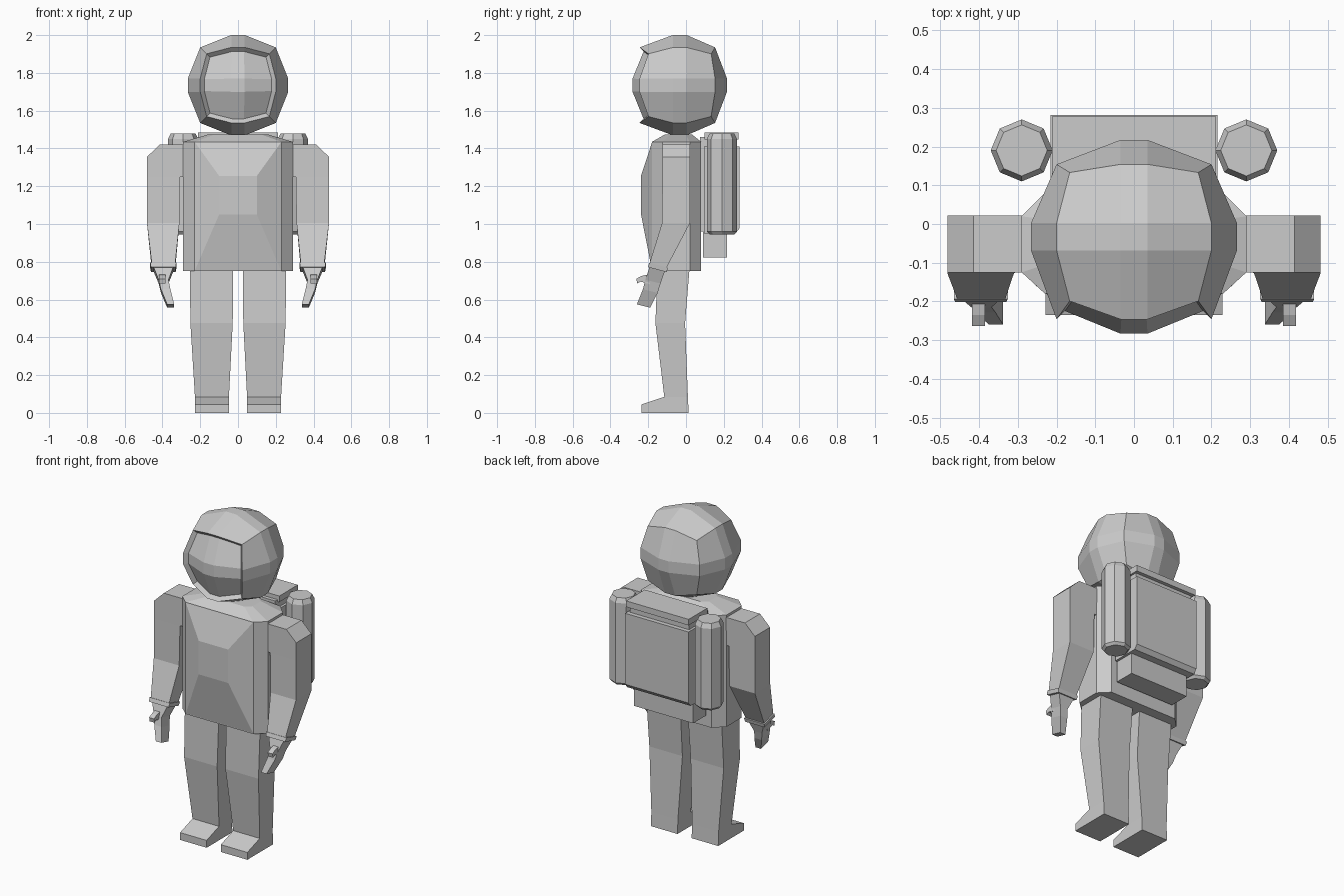
import bpy, bmesh, math
from mathutils import Vector

if "Cube" in bpy.data.objects:
    bpy.data.objects.remove(bpy.data.objects["Cube"])


def finish(name, bm, mirror=False):
    bmesh.ops.recalc_face_normals(bm, faces=bm.faces[:])
    me = bpy.data.meshes.new(name)
    bm.to_mesh(me)
    bm.free()
    ob = bpy.data.objects.new(name, me)
    bpy.context.collection.objects.link(ob)
    if mirror:
        m = ob.modifiers.new("Mirror", 'MIRROR')
        m.use_clip = False
        m.use_mirror_merge = False
    return ob


def loft(name, rings, mirror=False):
    """Skin closed rings of equal point count and cap both ends."""
    bm = bmesh.new()
    vs = [[bm.verts.new(p) for p in r] for r in rings]
    n = len(vs[0])
    for a, b in zip(vs, vs[1:]):
        for i in range(n):
            j = (i + 1) % n
            bm.faces.new((a[i], a[j], b[j], b[i]))
    bm.faces.new(vs[0])
    bm.faces.new(vs[-1])
    return finish(name, bm, mirror)


def quad(x0, x1, y0, y1, zf, zb=None):
    """Rectangular section; front and back edges may differ in height."""
    zb = zf if zb is None else zb
    return [(x0, y0, zf), (x1, y0, zf), (x1, y1, zb), (x0, y1, zb)]


def box(name, x0, x1, y0, y1, z0, z1, mirror=False):
    return loft(name, [quad(x0, x1, y0, y1, z0), quad(x0, x1, y0, y1, z1)], mirror)


# Helmet: rounded cube with a narrow middle strip on each side
bm = bmesh.new()
bmesh.ops.create_cube(bm, size=1)
bmesh.ops.subdivide_edges(bm, edges=bm.edges[:], cuts=2, use_grid_fill=True)
front = [f for f in bm.faces if f.calc_center_median().y < -0.49]
dist = {1: 0.266, 2: 0.2, 3: 0.166}
for v in bm.verts:
    big = [abs(c) > 0.4 for c in v.co]
    d = dist[sum(big)]
    v.co = Vector([math.copysign(d if b else 0.035, c) for b, c in zip(big, v.co)])
    v.co.y *= 0.94 if big[1] and sum(big) == 1 else 1
    if big[1] and v.co.y > 0 and sum(big) == 2:
        v.co.y = 0.187
    if big[1] and v.co.y < 0 and sum(big) == 2:
        v.co.y = -0.213
# Visor set back inside a raised lip
rim = bmesh.ops.inset_region(bm, faces=front, thickness=0.002)['faces']
rim_verts = {v for f in rim for v in f.verts}
for v in {v for f in front for v in f.verts} & rim_verts:
    v.co *= 0.9
bmesh.ops.translate(bm, verts=bm.verts[:], vec=(0, -0.033, 1.735))
finish("helmet", bm)


# Torso: chamfered box with a sloping top
def octo(x, xc, yf, yfc, ybc, yb, z):
    return [(-xc, yf, z), (xc, yf, z), (x, yfc, z), (x, ybc, z),
            (xc, yb, z), (-xc, yb, z), (-x, ybc, z), (-x, yfc, z)]


loft("torso", [octo(0.29, 0.23, -0.18, -0.125, 0.02, 0.08, 0.75),
               octo(0.29, 0.23, -0.18, -0.125, 0.02, 0.08, 1.435),
               octo(0.155, 0.12, -0.11, -0.08, 0.0, 0.03, 1.475)])
# Chest bulge
loft("chest", [[(-0.23, -0.179, 0.75), (0.23, -0.179, 0.75),
                (0.23, -0.179, 1.435), (-0.23, -0.179, 1.435)],
               [(-0.1, -0.238, 1.05), (0.1, -0.238, 1.05),
                (0.1, -0.238, 1.255), (-0.1, -0.238, 1.255)]])

# Legs and boots
loft("leg", [quad(0.025, 0.255, -0.15, 0.02, 0.78),
             quad(0.028, 0.252, -0.162, -0.005, 0.475),
             quad(0.048, 0.228, -0.115, 0.01, 0.085)], True)
foot = [(-0.115, 0.085), (-0.235, 0.045), (-0.235, 0), (0.014, 0), (0.01, 0.085)]
loft("boot", [[(x, y, z) for y, z in foot] for x in (0.048, 0.228)], True)

# Arms, bent forward at the elbow
loft("arm", [quad(0.288, 0.415, -0.125, 0.022, 1.42),
             quad(0.288, 0.482, -0.125, 0.022, 1.355),
             quad(0.29, 0.482, -0.125, 0.022, 1.25),
             quad(0.306, 0.482, -0.125, 0.022, 1.248),
             quad(0.31, 0.482, -0.127, 0.021, 1.005),
             quad(0.332, 0.457, -0.192, -0.105, 0.795, 0.765)], True)
loft("cuff", [quad(0.326, 0.465, -0.194, -0.096, 0.795, 0.768),
              quad(0.33, 0.461, -0.202, -0.102, 0.772, 0.745)], True)
loft("hand", [quad(0.342, 0.448, -0.192, -0.112, 0.775, 0.75),
              quad(0.368, 0.42, -0.215, -0.135, 0.705, 0.685),
              quad(0.358, 0.408, -0.228, -0.15, 0.655, 0.635),
              quad(0.338, 0.375, -0.26, -0.19, 0.575, 0.557)], True)
thumb = [(-0.19, 0.735), (-0.235, 0.725), (-0.263, 0.71), (-0.258, 0.685),
         (-0.24, 0.695), (-0.19, 0.68)]
loft("thumb", [[(x, y, z) for y, z in thumb] for x in (0.385, 0.418)], True)

# Backpack
box("pack_core", -0.2, 0.2, 0.075, 0.255, 0.96, 1.46)
loft("pack_panel", [quad(-0.215, 0.215, 0.095, 0.262, 0.95),
                    quad(-0.215, 0.215, 0.095, 0.282, 0.975),
                    quad(-0.215, 0.215, 0.095, 0.282, 1.41)])
box("pack_lid", -0.212, 0.212, 0.097, 0.277, 1.448, 1.485)
box("pack_base", -0.2, 0.2, 0.09, 0.217, 0.822, 0.96)


# Tanks: eight-sided with chamfered ends
def ring(r, z):
    return [(0.29 + r * math.cos(i * math.pi / 4), 0.19 + r * math.sin(i * math.pi / 4), z)
            for i in range(8)]


loft("tank", [ring(0.066, 0.945), ring(0.08, 0.96), ring(0.08, 1.45), ring(0.066, 1.478)], True)
